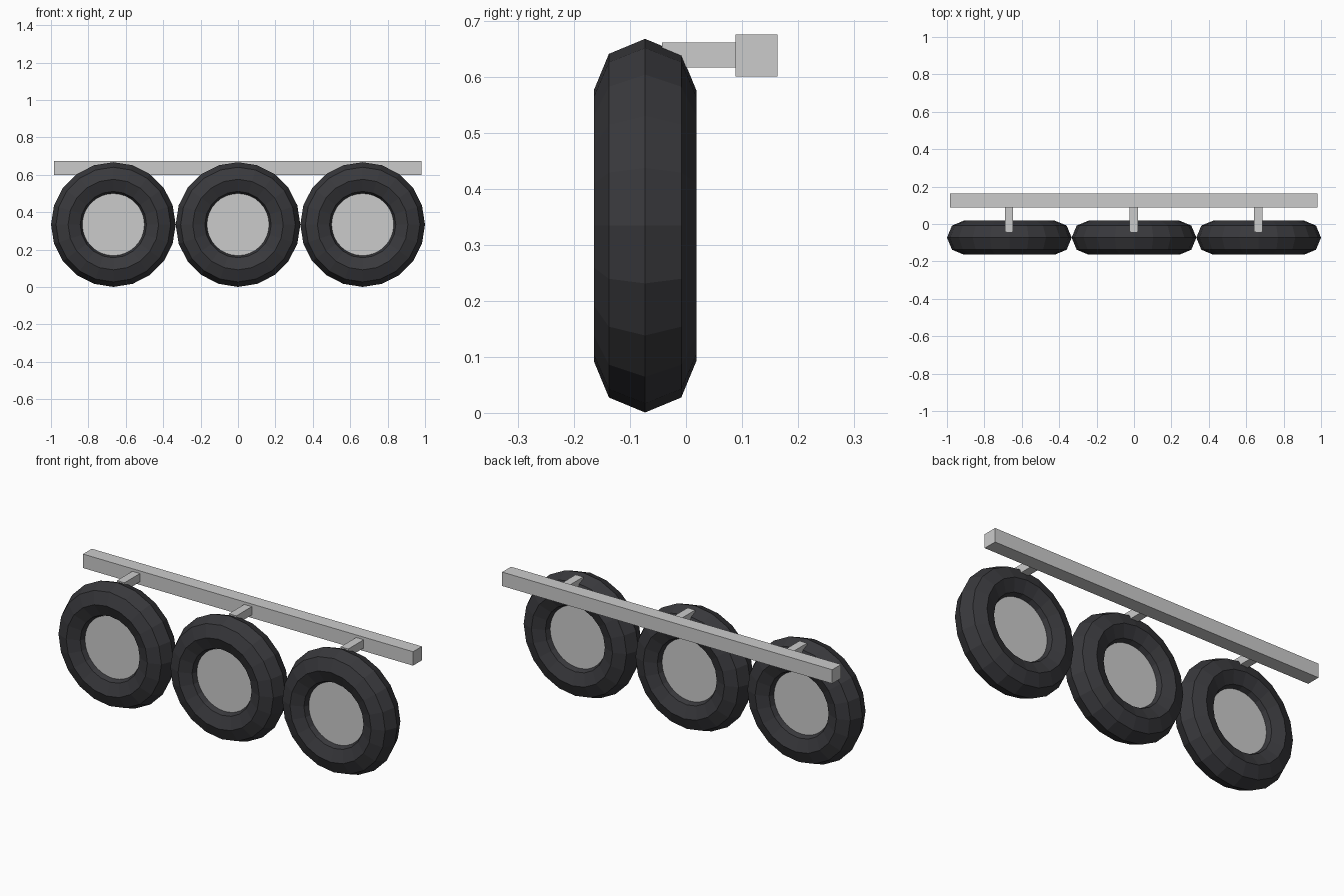
import bpy, math

if "Cube" in bpy.data.objects:
    bpy.data.objects.remove(bpy.data.objects["Cube"])

rubber = bpy.data.materials.new("rubber")
rubber.diffuse_color = (0.04, 0.04, 0.045, 1)
rubber.use_nodes = True
rubber.node_tree.nodes["Principled BSDF"].inputs["Base Color"].default_value = rubber.diffuse_color

WHEEL_Y, WHEEL_Z = -0.073, 0.334
SPACING = 0.6665


def box(name, lo, hi):
    bpy.ops.mesh.primitive_cube_add(size=1, location=[(a + b) / 2 for a, b in zip(lo, hi)])
    ob = bpy.context.object
    ob.name = name
    ob.scale = [b - a for a, b in zip(lo, hi)]
    return ob


for i in (-1, 0, 1):
    x = i * SPACING
    side = {-1: "left", 0: "middle", 1: "right"}[i]

    # Low-poly tyre
    bpy.ops.mesh.primitive_torus_add(
        major_segments=20, minor_segments=8, major_radius=0.242, minor_radius=0.0913,
        location=(x, WHEEL_Y, WHEEL_Z), rotation=(math.pi / 2, 0, 0))
    tyre = bpy.context.object
    tyre.name = side + "_tyre"
    tyre.data.materials.append(rubber)

    # Hub disc filling the tyre opening
    bpy.ops.mesh.primitive_cylinder_add(
        vertices=32, radius=0.166, depth=0.08,
        location=(x, WHEEL_Y, WHEEL_Z), rotation=(math.pi / 2, 0, 0))
    bpy.context.object.name = side + "_hub"

    # Bracket from tyre top back to the beam
    sx = x - 0.002
    box(side + "_bracket", (sx - 0.0225, -0.043, 0.616), (sx + 0.0225, 0.09, 0.661))

# Long carrying beam
box("beam", (-0.985, 0.088, 0.60), (0.981, 0.163, 0.675))
